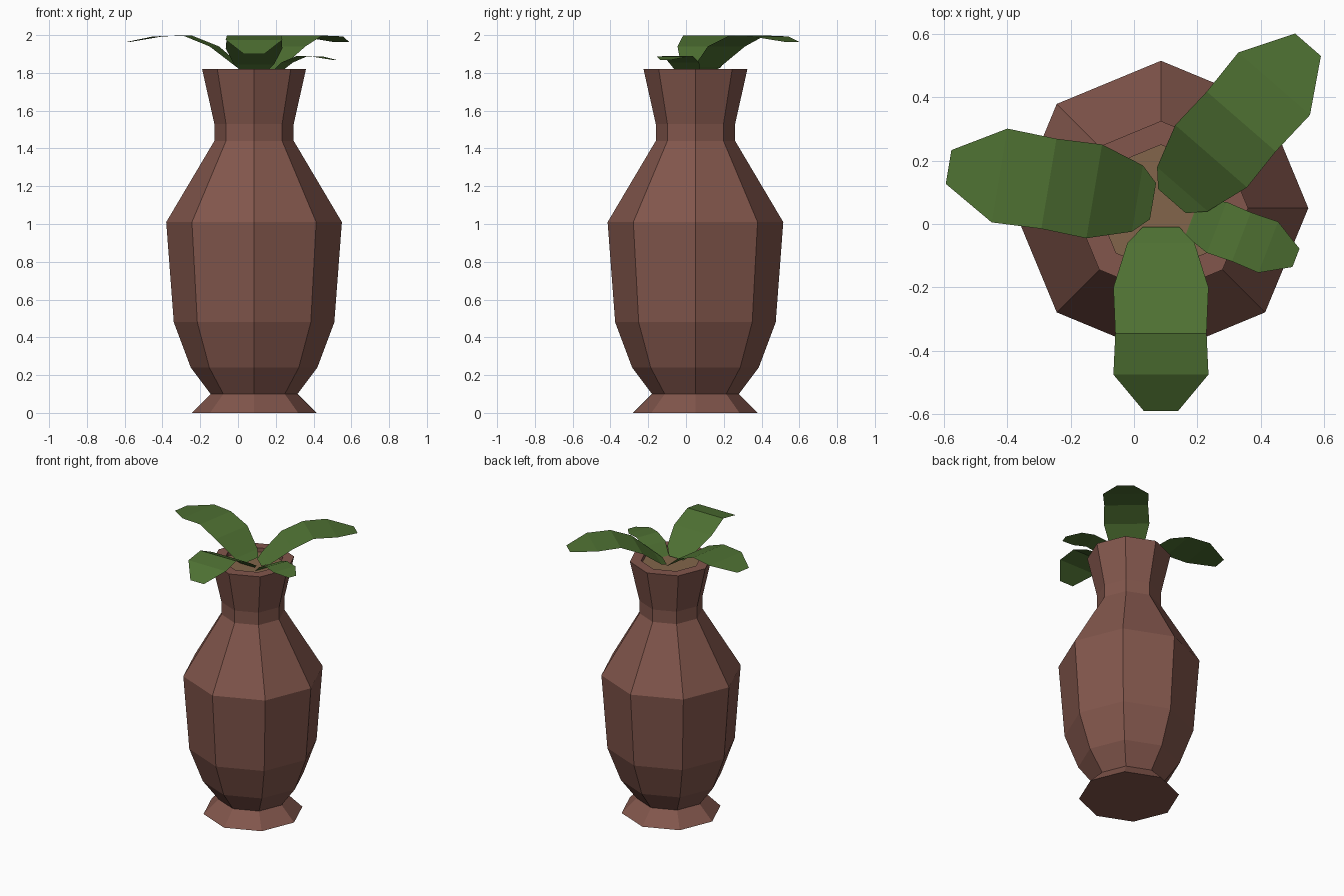
import bpy, bmesh, math
from mathutils import Matrix, Vector

if "Cube" in bpy.data.objects:
    bpy.data.objects.remove(bpy.data.objects["Cube"])


def material(name, rgb):
    m = bpy.data.materials.new(name)
    m.use_nodes = True
    m.diffuse_color = (*rgb, 1)
    bsdf = m.node_tree.nodes["Principled BSDF"]
    bsdf.inputs["Base Color"].default_value = (*rgb, 1)
    bsdf.inputs["Roughness"].default_value = 0.9
    return m


clay = material("clay brown", (0.223, 0.093, 0.072))
soil = material("soil tan", (0.223, 0.130, 0.070))
green = material("leaf green", (0.076, 0.162, 0.032))

AXIS = Vector((0.085, 0.05, 0))
SIDES = 8


def finish(name, bm, mat):
    mesh = bpy.data.meshes.new(name)
    bm.to_mesh(mesh)
    bm.free()
    mesh.materials.append(mat)
    obj = bpy.data.objects.new(name, mesh)
    bpy.context.collection.objects.link(obj)
    return obj


def ring(bm, r, z):
    turns = [math.tau * i / SIDES for i in range(SIDES)]
    return [bm.verts.new(AXIS + Vector((r * math.cos(a), r * math.sin(a), z))) for a in turns]


# Faceted vase: outer wall, flat rim and inner lip
profile = [(0.33, 0), (0.23, 0.10), (0.335, 0.24), (0.425, 0.48), (0.465, 1.01),
           (0.21, 1.44), (0.21, 1.53), (0.275, 1.82), (0.20, 1.82), (0.20, 1.79)]
bm = bmesh.new()
rings = [ring(bm, r, z) for r, z in profile]
bm.faces.new(rings[0][::-1])
for low, high in zip(rings, rings[1:]):
    for i in range(SIDES):
        j = (i + 1) % SIDES
        bm.faces.new((low[i], low[j], high[j], high[i]))
finish("vase", bm, clay)

# Soil disc
bm = bmesh.new()
bm.faces.new(ring(bm, 0.20, 1.79))
finish("soil", bm, soil)

# Leaves: flat strips of (distance, height) stations with shared half widths
half_widths = [0.058, 0.106, 0.15, 0.144, 0.15, 0.054]
arched = [(0, 0), (0.05, 0.03), (0.188, 0.14), (0.333, 0.198), (0.491, 0.193), (0.654, 0.163)]
drooping = [(0, 0), (0.05, 0.045), (0.19, 0.13), (0.335, 0.198), (0.465, 0.175), (0.58, 0.10)]


def leaf(name, base, degrees, path, scale=1.0):
    bm = bmesh.new()
    rows = [[bm.verts.new((d, side * w, h)) for side in (-1, 1)]
            for (d, h), w in zip(path, half_widths)]
    for a, b in zip(rows, rows[1:]):
        bm.faces.new((a[0], b[0], b[1], a[1]))
    bm.transform(Matrix.Translation(base)
                 @ Matrix.Rotation(math.radians(degrees), 4, "Z")
                 @ Matrix.Scale(scale, 4))
    finish(name, bm, green)


leaf("front_leaf", (0.085, -0.01, 1.80), -90, drooping)
leaf("right_leaf", (0.06, 0.072, 1.80), 170.5, arched)
leaf("back_left_leaf", (0.12, 0.072, 1.80), 49, arched)
leaf("small_left_leaf", (0.16, 0.028, 1.775), -21, arched, 0.575)
